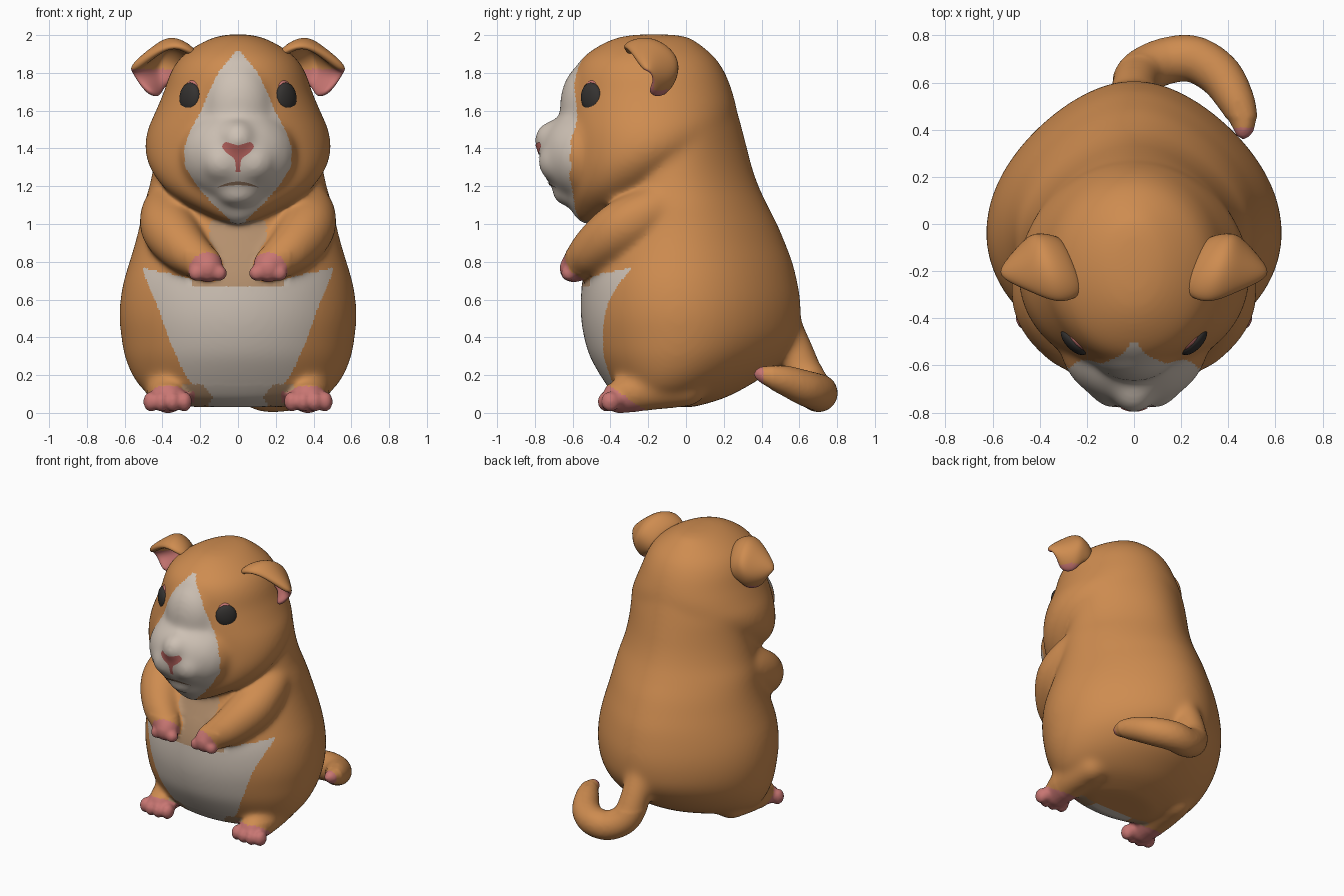
import bpy, bmesh, math
from mathutils import Vector, Matrix
from mathutils.bvhtree import BVHTree

if "Cube" in bpy.data.objects:
    bpy.data.objects.remove(bpy.data.objects["Cube"])

COLORS = {
    "orange fur": (0.617, 0.262, 0.080), "cream fur": (0.61, 0.53, 0.456),
    "pink skin": (0.578, 0.181, 0.170), "tan fur": (0.46, 0.28, 0.156),
    "nose red": (0.43, 0.114, 0.102), "eye black": (0.035, 0.032, 0.030),
    "mouth brown": (0.26, 0.16, 0.10),
}
MATS = {}
for name, c in COLORS.items():
    MATS[name] = bpy.data.materials.new(name)
    MATS[name].diffuse_color = (*c, 1)


def new_object(name, bm, *mats):
    me = bpy.data.meshes.new(name)
    bm.to_mesh(me)
    bm.free()
    for m in mats:
        me.materials.append(MATS[m])
    for p in me.polygons:
        p.use_smooth = True
    ob = bpy.data.objects.new(name, me)
    bpy.context.collection.objects.link(ob)
    return ob


def bake(ob):
    dg = bpy.context.evaluated_depsgraph_get()
    me = bpy.data.meshes.new_from_object(ob.evaluated_get(dg))
    ob.modifiers.clear()
    ob.data = me
    for p in me.polygons:
        p.use_smooth = True


def spline(rows, n):
    """Catmull-Rom rows through the given rows, n steps per span"""
    out = []
    for i in range(len(rows) - 1):
        a, b, c, d = (rows[max(0, min(len(rows) - 1, i + k))] for k in (-1, 0, 1, 2))
        for s in range(n):
            t = s / n
            out.append([0.5 * (2 * q + (r - p) * t + (2 * p - 5 * q + 4 * r - u) * t * t
                        + (3 * q - p - 3 * r + u) * t ** 3) for p, q, r, u in zip(a, b, c, d)])
    return out + [list(rows[-1])]


def linear(table, z):
    for (z0, w0), (z1, w1) in zip(table, table[1:]):
        if z0 <= z <= z1:
            return w0 + (w1 - w0) * (z - z0) / (z1 - z0)
    return -1


def loft(bm, rows, shift=0.0, taper=0.0, n=64):
    """Oval rings from rows of height, half width, front y, back y; the back may taper"""
    rings = []
    for z, w, yf, yb in spline(rows, 5):
        yc = (yf + yb) / 2 - shift * w
        ring = []
        for k in range(n):
            c, s = math.cos(2 * math.pi * k / n), math.sin(2 * math.pi * k / n)
            ring.append(bm.verts.new((w * c * (1 - taper * max(0, s) ** 2),
                                      yc + s * (yb - yc if s > 0 else yc - yf), z)))
        rings.append(ring)
    for a, b in zip(rings, rings[1:]):
        for k in range(n):
            bm.faces.new((a[k], a[(k + 1) % n], b[(k + 1) % n], b[k]))
    bm.faces.new(rings[0][::-1])
    bm.faces.new(rings[-1])


def ball(bm, pos, r, rot=0.0, tilt=0.0):
    r = r if isinstance(r, tuple) else (r, r, r)
    m = (Matrix.Translation(pos) @ Matrix.Rotation(rot, 4, 'Z')
         @ Matrix.Rotation(tilt, 4, 'Y') @ Matrix.Diagonal((*r, 1)))
    bmesh.ops.create_icosphere(bm, subdivisions=3, radius=1, matrix=m)


def chain(bm, rows, sides=(1,)):
    for x, y, z, r in spline(rows, 8):
        for s in sides:
            ball(bm, (s * x, y, z), r)


# Body and head as lofted ovals
bm = bmesh.new()
loft(bm, [(.03, .24, -.27, .04), (.07, .41, -.35, .18), (.12, .50, -.40, .29), (.2, .56, -.455, .42),
          (.3, .60, -.51, .53), (.4, .618, -.54, .59), (.5, .628, -.556, .607), (.6, .623, -.558, .605),
          (.7, .605, -.548, .588), (.8, .575, -.52, .563), (.9, .545, -.48, .525), (1.0, .52, -.44, .483),
          (1.1, .50, -.42, .432), (1.2, .47, -.40, .385), (1.3, .45, -.38, .35), (1.4, .435, -.35, .324),
          (1.5, .42, -.3, .298), (1.6, .385, -.25, .27), (1.7, .34, -.2, .235), (1.8, .26, -.2, .16)],
     .1, .22)
loft(bm, [(1.0, .03, -.55, -.46), (1.04, .14, -.59, -.35), (1.12, .30, -.625, -.15), (1.2, .40, -.63, -.05),
          (1.3, .468, -.63, .08), (1.4, .492, -.63, .2), (1.5, .478, -.63, .26), (1.6, .435, -.625, .268),
          (1.7, .393, -.61, .246), (1.8, .358, -.593, .207), (1.88, .305, -.548, .155), (1.95, .21, -.45, .075),
          (1.993, .11, -.34, .0), (2.006, .01, -.2, -.14)])
# Muzzle, cheeks, nose and brow
ball(bm, (0, -.50, 1.365), (.32, .277, .265))
for s in (-1, 1):
    ball(bm, (s * .08, -.66, 1.33), (.125, .125, .12))
ball(bm, (0, -.68, 1.445), (.105, .125, .11))
ball(bm, (0, -.50, 1.62), (.2, .17, .25))
ball(bm, (0, -.61, 1.17), (.12, .1, .08))
# Arms with fingers, feet with toes
ARM = [(.34, -.05, 1.13, .12), (.383, -.2, 1.06, .133), (.362, -.35, .97, .15), (.275, -.49, .86, .125),
       (.175, -.565, .79, .09), (.16, -.595, .765, .075)]
chain(bm, ARM, (-1, 1))
chain(bm, [(.37, -.35, .088, .09), (.37, -.2, .13, .12), (.36, 0, .14, .11)], (-1, 1))
for s in (-1, 1):
    for x in (.10, .16, .22):
        ball(bm, (s * x, -.62, .74), .042)
    ball(bm, (s * .37, -.37, .07), (.115, .075, .062))
    for x, y in ((.285, -.405), (.345, -.418), (.405, -.418), (.46, -.40)):
        ball(bm, (s * x, y, .06), (.042, .05, .054))
# Curled tail
chain(bm, [(0, .51, .50, .09), (0, .575, .33, .1), (.03, .64, .18, .1), (.13, .69, .11, .1),
           (.25, .70, .108, .1), (.36, .635, .13, .095), (.43, .53, .17, .08),
           (.465, .44, .195, .06), (.465, .395, .205, .047)])
body = new_object("body", bm, "orange fur", "cream fur", "pink skin", "tan fur")
mod = body.modifiers.new("fuse", 'REMESH')
mod.mode = 'VOXEL'
mod.voxel_size = 0.0125
mod = body.modifiers.new("soften", 'SMOOTH')
mod.factor, mod.iterations = 0.5, 4
bake(body)


# Blend the big forms strongly, keeping paws, toes and tail crisp
def soft(c):
    toes = c.z < .15 and c.y < -.25
    paw = .66 < c.z < .86 and c.y < -.5 and abs(c.x) < .28
    tail = c.y > .45 and c.z < .25
    return not (toes or paw or tail)


group = body.vertex_groups.new(name="soft")
group.add([v.index for v in body.data.vertices if soft(v.co)], 1, 'REPLACE')
mod = body.modifiers.new("blend", 'SMOOTH')
mod.factor, mod.iterations, mod.vertex_group = 0.5, 50, "soft"
bake(body)

# Fur markings
FACE = [(.96, .01), (1.03, .05), (1.1, .13), (1.2, .215), (1.3, .28), (1.4, .285), (1.5, .25),
        (1.6, .195), (1.7, .155), (1.8, .105), (1.93, 0)]
BELLY = [(.03, .15), (.12, .22), (.2, .28), (.4, .37), (.55, .42), (.7, .485), (.78, .51)]
ARM_BALLS = [(Vector(r[:3]), r[3]) for r in spline(ARM, 8)]


def fur(c):
    x, y, z = abs(c.x), c.y, c.z
    if y > .3:
        return 2 if c.x > .42 and y < .41 and z < .25 else 0
    if x > .23 and z < .14 and y + .4 < (.14 - z) * 1.5:
        return 2
    if y > -.2:
        return 0
    p = Vector((x, y, z))
    if .68 < z < .86 and (p - Vector((.16, -.62, .745))).length < .105 and y < -.55:
        return 2
    if z > .96 and x < linear(FACE, z) and y < -.5:
        return 1
    if .65 < z < 1.15 and any((p - q).length < r + .012 for q, r in ARM_BALLS):
        return 0
    if .67 < z < 1.02 and x < (.24 if z < .74 else .15):
        return 3
    if z < .15 and .13 < x < .3 and x > .13 + .8 * abs(z - .08):
        return 3
    if z < .725 + max(0, x - .3) * .2 and x < linear(BELLY, z):
        return 1
    return 0


for p in body.data.polygons:
    p.material_index = fur(p.center)

# Folded ears
EAR = [[(.20, -.30, 1.88), (.24, -.20, 1.91), (.29, -.08, 1.84), (.32, -.08, 1.76)],
       [(.31, -.35, 1.95), (.36, -.19, 2.015), (.42, -.03, 1.90), (.39, -.08, 1.73)],
       [(.42, -.30, 1.92), (.45, -.16, 1.93), (.45, -.03, 1.80), (.41, -.14, 1.66)],
       [(.57, -.23, 1.81), (.57, -.19, 1.81), (.53, -.17, 1.75), (.47, -.21, 1.69)]]
bm = bmesh.new()
grid = [[bm.verts.new(v) for v in row] for row in EAR]
for a, b in zip(grid, grid[1:]):
    for k in range(3):
        bm.faces.new((a[k], b[k], b[k + 1], a[k + 1]))
ears = new_object("ears", bm, "orange fur", "pink skin")
ears.modifiers.new("pair", 'MIRROR')
mod = ears.modifiers.new("thickness", 'SOLIDIFY')
mod.thickness, mod.offset = 0.06, 0
mod = ears.modifiers.new("round", 'SUBSURF')
mod.levels = mod.render_levels = 3
bake(ears)
for p in ears.data.polygons:
    c = p.center
    p.material_index = 1 if c.z < 1.71 or (c.z < 1.82 and p.normal.y < -.1) else 0

# Details that sit on the face surface
tree = BVHTree.FromPolygons([v.co for v in body.data.vertices],
                            [p.vertices for p in body.data.polygons])


def on_face(x, z, lift=0.0):
    hit = tree.ray_cast(Vector((x, -2, z)), Vector((0, 1, 0)))[0]
    return Vector((x, hit.y - lift, z))


def decal(name, rows, mat):
    bm = bmesh.new()
    g = [[bm.verts.new(on_face(x, z, .005)) for x, z in row] for row in rows]
    for a, b in zip(g, g[1:]):
        for k in range(len(a) - 1):
            bm.faces.new((a[k], b[k], b[k + 1], a[k + 1]))
    new_object(name, bm, mat)


STEPS = [k / 6 for k in range(-6, 7)]
NOSE = spline([(1.435, .065), (1.41, .085), (1.375, .058), (1.35, .024), (1.32, .013), (1.275, .012)], 3)
decal("nose", [[(w * t, z - .018 * (1 - abs(t)) * max(0, (z - 1.35) / .08)) for t in STEPS]
               for z, w in NOSE], "nose red")
decal("mouth", [[(.11 * t, 1.215 - .022 * t * t + e * (1.05 - t * t)) for t in STEPS]
                for e in (.009, 0, -.009)], "mouth brown")

# Eyes with a thin pink upper lid
eyes, lids = bmesh.new(), bmesh.new()
for s in (-1, 1):
    c = on_face(s * .264, 1.667) + Vector((-s * .01, .011, 0))
    ball(eyes, c, (.072, .036, .083), s * math.radians(46), -s * math.radians(14))
    ball(lids, c + Vector((-s * .012, .002, .026)), (.056, .024, .068), s * math.radians(46))
new_object("eyes", eyes, "eye black")
new_object("eyelids", lids, "pink skin")

for m in bpy.data.materials:
    if m.users and not m.is_grease_pencil:
        m.use_nodes = True
        m.node_tree.nodes["Principled BSDF"].inputs["Base Color"].default_value = m.diffuse_color
